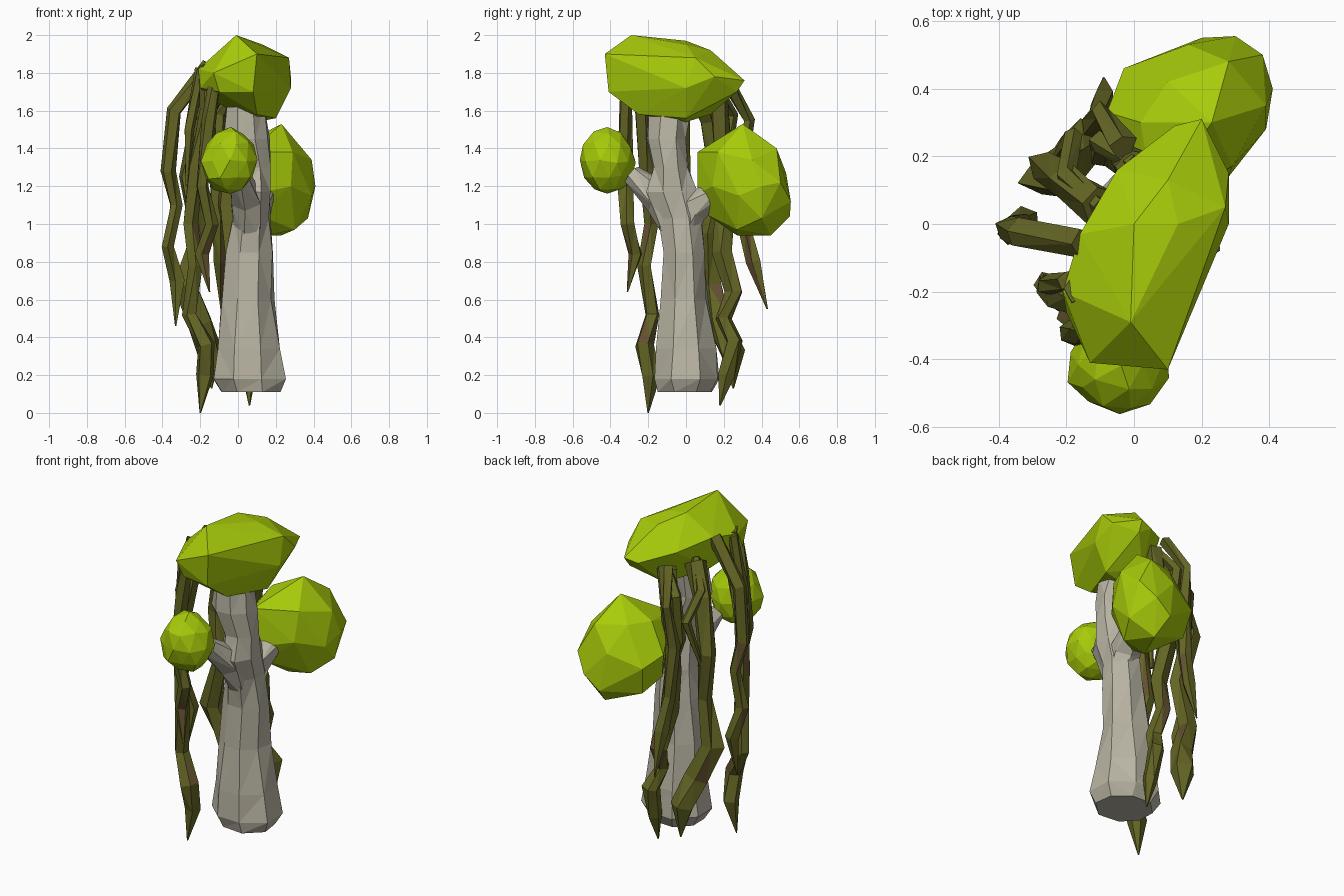
import bpy, bmesh, math, random
from mathutils import Matrix, Vector

random.seed(4)

old = bpy.data.objects.get("Cube")
if old:
    bpy.data.objects.remove(old, do_unlink=True)


def material(name, color):
    mat = bpy.data.materials.new(name)
    mat.use_nodes = True
    mat.diffuse_color = (*color, 1)
    shader = next(n for n in mat.node_tree.nodes if n.type == "BSDF_PRINCIPLED")
    shader.inputs["Base Color"].default_value = (*color, 1)
    shader.inputs["Roughness"].default_value = 0.9
    return mat


leaf_green = material("leaf green", (.39, .60, .003))
bark_grey = material("bark grey", (.485, .456, .366))
vine_olive = material("vine olive", (.128, .13, .018))
vine_brown = material("vine brown", (.125, .078, .03))


def finish(bm, name, materials):
    """Turn a bmesh into a flat shaded object."""
    bmesh.ops.recalc_face_normals(bm, faces=bm.faces)
    mesh = bpy.data.meshes.new(name)
    bm.to_mesh(mesh)
    bm.free()
    for mat in materials:
        mesh.materials.append(mat)
    obj = bpy.data.objects.new(name, mesh)
    bpy.context.collection.objects.link(obj)


def skin(bm, rings):
    """Join rings of vertices into a closed, triangulated tube."""
    for low, high in zip(rings, rings[1:]):
        count = len(low)
        for i in range(count):
            j = (i + 1) % count
            bm.faces.new((low[i], low[j], high[j], high[i]))
    bm.faces.new(rings[0])
    bm.faces.new(rings[-1])
    bmesh.ops.triangulate(bm, faces=bm.faces)


def rough_ring(bm, center, axis_u, axis_v, sides, turn, rough):
    ring = []
    for i in range(sides):
        angle = turn + math.tau * i / sides
        size = 1 + random.uniform(-rough, rough)
        offset = axis_u * math.cos(angle) + axis_v * math.sin(angle)
        ring.append(bm.verts.new(center + offset * size))
    return ring


def tube(bm, path, radii, sides, rough):
    """Sweep a rough polygon along a path."""
    points = [Vector(p) for p in path]
    rings = []
    for i, (point, radius) in enumerate(zip(points, radii)):
        before = points[max(i - 1, 0)]
        after = points[min(i + 1, len(points) - 1)]
        along = (after - before).normalized()
        u = Vector((0, 1, 0)).cross(along)
        if u.length < 0.3:
            u = Vector((1, 0, 0)).cross(along)
        u.normalize()
        v = along.cross(u)
        rings.append(rough_ring(bm, point, u * radius, v * radius, sides, i * 0.25, rough))
    skin(bm, rings)


def boulder(name, corners):
    """Wrap a faceted leaf shape around its corner points."""
    bm = bmesh.new()
    for corner in corners:
        bm.verts.new(corner)
    bmesh.ops.convex_hull(bm, input=bm.verts)
    loose = [v for v in bm.verts if not v.link_faces]
    bmesh.ops.delete(bm, geom=loose, context="VERTS")
    finish(bm, name, [leaf_green])


# Trunk: stacked rough rings given as height, centre and radii
trunk_profile = [
    (.11, .06, 0, .17, .15), (.18, .05, .0, .205, .19), (.34, .05, .0, .175, .165),
    (.60, .05, -.01, .145, .135), (.85, .06, -.01, .125, .11), (1.03, .07, -.03, .11, .12),
    (1.17, .08, -.07, .105, .14), (1.30, .08, -.08, .1, .1), (1.45, .045, -.1, .125, .115),
    (1.62, .04, -.08, .1, .12),
]
bm = bmesh.new()
rings = []
for z, x, y, rx, ry in trunk_profile:
    rings.append(rough_ring(bm, Vector((x, y, z)), Vector((rx, 0, 0)),
                            Vector((0, ry, 0)), 8, .39, .09))
skin(bm, rings)
finish(bm, "trunk", [bark_grey])

# Branches that carry the side clumps
branches = {
    "front_branch": [(.07, -.04, .95), (.05, -.13, 1.13), (0, -.29, 1.26)],
    "back_branch": [(.08, -.04, .9), (.09, .03, 1.08), (.15, .2, 1.2)],
}
for name, path in branches.items():
    bm = bmesh.new()
    tube(bm, path, (.085, .095, .055), 6, .08)
    finish(bm, name, [bark_grey])

# Top canopy
boulder("top_canopy", [
    (-.01, -.29, 2), (.10, -.43, 1.9), (-.13, -.41, 1.8), (-.21, -.2, 1.82),
    (.13, 0, 1.95), (.27, .05, 1.88), (.2, .31, 1.76), (.12, .29, 1.74),
    (.28, 0, 1.72), (.28, .15, 1.78), (-.05, .16, 1.8), (-.16, -.03, 1.85),
    (-.2, -.26, 1.72), (0, 0, 1.97), (.08, -.41, 1.7), (-.1, -.38, 1.7),
    (.1, -.25, 1.58), (.2, 0, 1.56), (.1, 0, 1.54), (-.13, -.05, 1.65),
    (.19, .27, 1.7), (.05, .13, 1.58), (.1, .13, 1.92),
])

# Large clump at the back
boulder("back_leaf_clump", [
    (.23, .3, 1.53), (.14, .14, 1.42), (.29, .17, 1.38), (.02, .3, 1.42),
    (.28, .48, 1.4), (.1, .42, 1.42), (.39, .35, 1.34), (.38, .5, 1.22),
    (.41, .4, 1.2), (.3, .555, 1.12), (.16, .53, 1.27), (-.03, .46, 1.2),
    (-.08, .33, 1.25), (-.05, .3, 1.1), (.02, .12, 1.36), (.06, .06, 1.38),
    (.1, .06, 1.16), (.28, .14, 1.2), (.39, .28, 1.15), (.37, .4, 1.03),
    (.2, .55, 1.04), (.23, .45, .94), (.15, .27, .94), (.3, .27, .97),
    (.1, .11, 1.05), (0, .42, 1.03),
])

# Small clump at the front: a roughened low-poly ball
bm = bmesh.new()
bmesh.ops.create_icosphere(bm, subdivisions=2, radius=1)
for vert in bm.verts:
    vert.co += Vector([random.uniform(-.06, .06) for _ in range(3)])
place = Matrix.Translation((-.045, -.415, 1.33)) @ Matrix.Diagonal((.15, .144, .18, 1))
bmesh.ops.transform(bm, matrix=place, verts=bm.verts)
finish(bm, "front_leaf_clump", [leaf_green])

# Hanging vines: thickness and path from canopy to tip
vines = {
    "outer_vine": (.04, [
        (-.15, -.06, 1.84), (-.34, -.03, 1.6), (-.37, -.02, 1.28), (-.33, 0, 1.1),
        (-.37, -.02, .88), (-.32, .01, .7), (-.33, -.02, .46)]),
    "thick_vine": (.056, [
        (-.1, .06, 1.72), (-.19, .12, 1.55), (-.26, .17, 1.25), (-.21, .12, .95),
        (-.27, .14, .68), (-.2, .18, .48), (-.15, .24, .32), (-.14, .25, .13)]),
    "back_vine": (.048, [
        (.0, .17, 1.7), (-.03, .19, 1.4), (-.06, .21, 1.1), (-.02, .19, .85),
        (.01, .26, .64), (.02, .2, .5), (.05, .26, .38), (.06, .21, .2), (.06, .18, .04)]),
    "short_back_vine": (.036, [
        (-.03, .23, 1.74), (-.1, .33, 1.55), (-.12, .29, 1.3), (-.1, .31, 1),
        (-.09, .36, .8), (-.09, .43, .55)]),
    "long_front_vine": (.046, [
        (-.17, -.19, 1.84), (-.15, -.23, 1.6), (-.22, -.21, 1.3), (-.25, -.18, 1),
        (-.22, -.22, .78), (-.26, -.18, .52), (-.17, -.22, .36), (-.17, -.18, .2),
        (-.2, -.2, 0)]),
    "short_front_vine": (.038, [
        (-.12, -.32, 1.76), (-.15, -.32, 1.55), (-.19, -.32, 1.2), (-.14, -.31, 1),
        (-.19, -.27, .84), (-.15, -.31, .64)]),
}
for name, (thickness, path) in vines.items():
    bm = bmesh.new()
    radii = [thickness * random.uniform(.85, 1.15) for _ in path]
    radii[-1] = .004
    tube(bm, path, radii, 5, .2)
    # Scattered brown patches on the hanging part
    for face in bm.faces:
        height = face.calc_center_median().z
        face.material_index = int(.4 < height < 1.25 and random.random() < .13)
    finish(bm, name, [vine_olive, vine_brown])

# Short strands that hook over the canopy edge
hooks = {
    "vine_hook_front": [(-.15, -.15, 1.78), (-.2, -.17, 1.82), (-.26, -.18, 1.5), (-.27, -.17, 1.2)],
    "vine_hook_middle": [(-.1, .05, 1.74), (-.2, .14, 1.6), (-.18, .26, 1.45), (-.24, .18, 1.15)],
    "vine_hook_back": [(.0, .18, 1.7), (-.1, .24, 1.58), (-.1, .2, 1.3), (-.04, .17, 1.1)],
}
for name, path in hooks.items():
    bm = bmesh.new()
    tube(bm, path, (.025, .032, .03, .01), 5, .15)
    finish(bm, name, [vine_olive])
